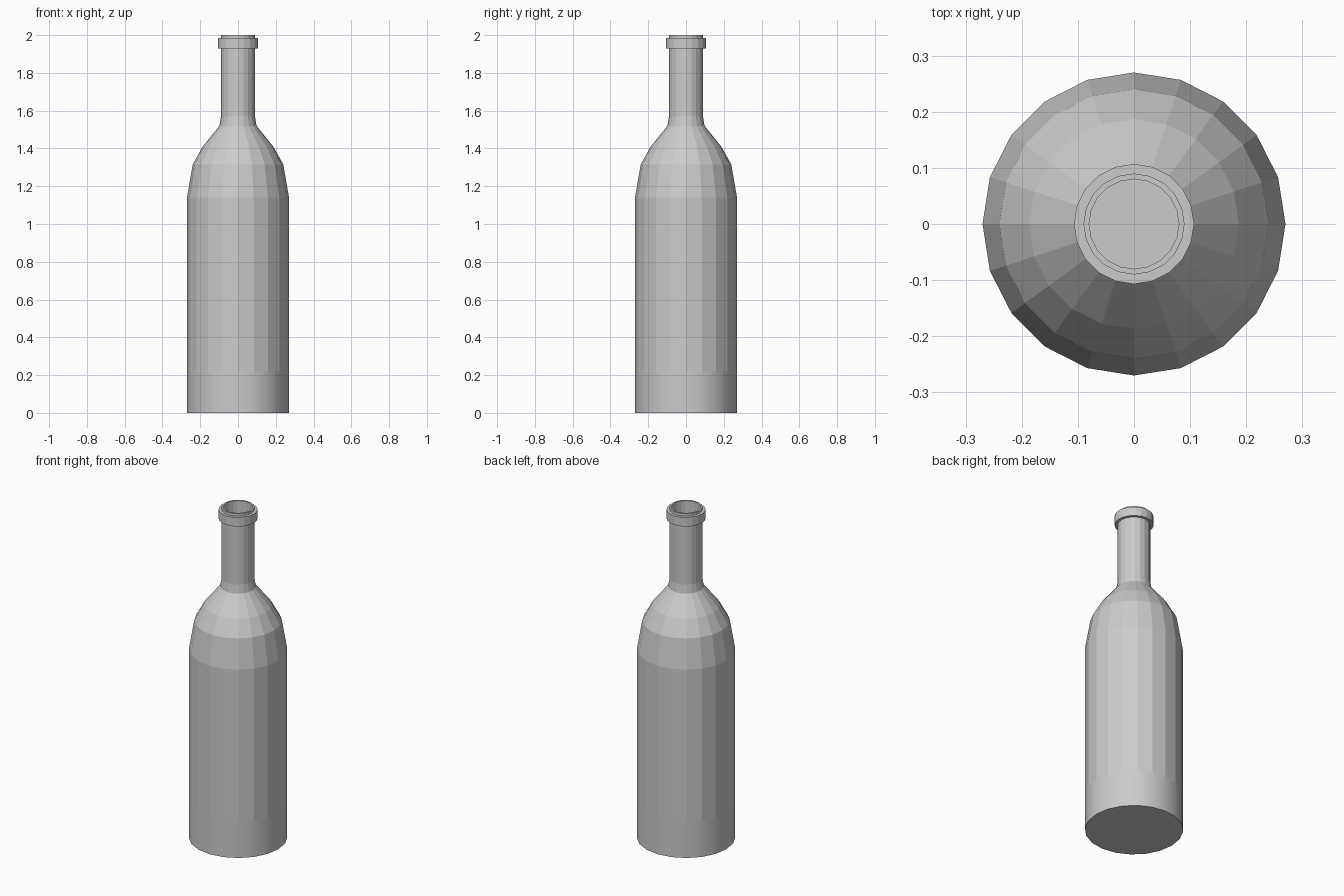
import bpy
import bmesh
from math import cos, sin, tau

cube = bpy.data.objects.get("Cube")
if cube:
    bpy.data.objects.remove(cube, do_unlink=True)

SIDES = 20

glass = bpy.data.materials.new("grey glass")
glass.use_nodes = True
colour = (0.6, 0.6, 0.6, 1)
glass.diffuse_color = colour
glass.node_tree.nodes["Principled BSDF"].inputs["Base Color"].default_value = colour


def lathe(name, profile, cap_ends=True, closed=False, smooth_below=0):
    """Turn an (r, z) profile around the z axis."""
    bm = bmesh.new()
    rings = [[bm.verts.new((r * cos(tau * i / SIDES), r * sin(tau * i / SIDES), z))
              for i in range(SIDES)] for r, z in profile]
    pairs = list(zip(rings, rings[1:]))
    if closed:
        pairs.append((rings[-1], rings[0]))
    for low, high in pairs:
        for i in range(SIDES):
            j = (i + 1) % SIDES
            bm.faces.new((low[i], low[j], high[j], high[i]))
    if cap_ends:
        bm.faces.new(rings[0][::-1])
        bm.faces.new(rings[-1])
    bm.normal_update()
    # Rounded shading only on the low side band
    for f in bm.faces:
        f.smooth = abs(f.normal.z) < 0.5 and f.calc_center_median().z < smooth_below
    for e in bm.edges:
        if len(e.link_faces) == 2 and e.calc_face_angle() > 0.6:
            e.smooth = False
    mesh = bpy.data.meshes.new(name)
    bm.to_mesh(mesh)
    bm.free()
    mesh.materials.append(glass)
    obj = bpy.data.objects.new(name, mesh)
    bpy.context.collection.objects.link(obj)
    return obj


# Bottle: outer wall up to the mouth, then the inner wall down to the inner floor
outer = [(0.27, 0), (0.27, 0.22), (0.27, 1.14), (0.24, 1.315), (0.187, 1.41),
         (0.098, 1.52), (0.09, 1.57), (0.09, 2)]
inner = [(r - 0.01, max(z, 0.02)) for r, z in reversed(outer)]
lathe("bottle_body", outer + inner, smooth_below=0.2)

# Raised ring around the mouth
lathe("lip_ring", [(0.088, 1.93), (0.107, 1.93), (0.107, 1.985), (0.088, 1.985)],
      cap_ends=False, closed=True)
